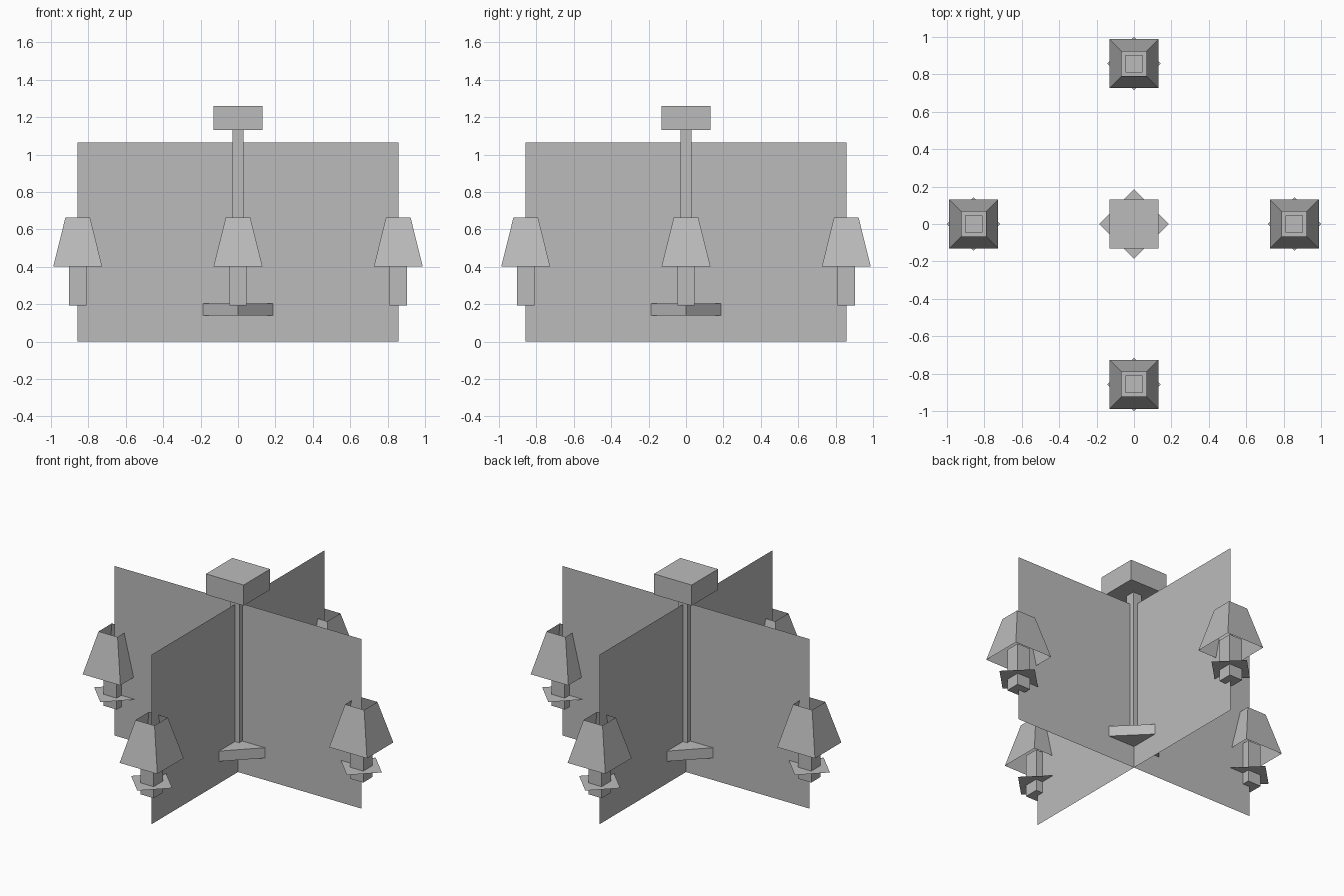
import bpy, bmesh, math
from mathutils import Matrix

old = bpy.data.objects.get("Cube")
if old:
    bpy.data.objects.remove(old, do_unlink=True)

GREY = (0.5, 0.5, 0.5, 1.0)
grey = bpy.data.materials.new("plain grey")
grey.use_nodes = True
grey.diffuse_color = GREY
grey.node_tree.nodes["Principled BSDF"].inputs["Base Color"].default_value = GREY


def prism(name, centre, z0, z1, half0, half1=None, turn=0.0, caps=True):
    """Four-sided prism or frustum, given by the half widths at each end."""
    half1 = half0 if half1 is None else half1
    bm = bmesh.new()
    bmesh.ops.create_cone(bm, cap_ends=caps, segments=4,
                          radius1=half0 * math.sqrt(2), radius2=half1 * math.sqrt(2),
                          depth=z1 - z0,
                          matrix=Matrix.Rotation(math.pi / 4 + turn, 4, "Z"))
    return finish(name, bm, (centre[0], centre[1], (z0 + z1) / 2))


def sheet(name, size, location, turn):
    """Flat rectangle, turned into place by a matrix."""
    bm = bmesh.new()
    bmesh.ops.create_grid(bm, x_segments=1, y_segments=1, size=0.5,
                          matrix=turn @ Matrix.Diagonal((size[0], size[1], 1, 1)))
    return finish(name, bm, location)


def finish(name, bm, location):
    mesh = bpy.data.meshes.new(name)
    bm.to_mesh(mesh)
    bm.free()
    mesh.materials.append(grey)
    obj = bpy.data.objects.new(name, mesh)
    obj.location = location
    bpy.context.collection.objects.link(obj)
    return obj


ARM = 0.857
HEIGHT = 1.065
upright = Matrix.Rotation(math.pi / 2, 4, "X")
quarter = Matrix.Rotation(math.pi / 2, 4, "Z")
diamond = Matrix.Rotation(math.pi / 4, 4, "Z")

# Crossed upright arm panels
sheet("arm_panel_x", (2 * ARM, HEIGHT), (0, 0, HEIGHT / 2), upright)
sheet("arm_panel_y", (2 * ARM, HEIGHT), (0, 0, HEIGHT / 2), quarter @ upright)

# Ceiling mount, stem and turned hub
prism("ceiling_mount", (0, 0), 1.13, 1.26, 0.131)
prism("stem", (0, 0), 0.2, 1.13, 0.03)
prism("hub", (0, 0), 0.138, 0.203, 0.187 / math.sqrt(2), turn=math.pi / 4)

# A lamp at the end of each arm: candle, drip tray and open shade
for side, (dx, dy) in {"left": (1, 0), "right": (-1, 0),
                       "front": (0, -1), "back": (0, 1)}.items():
    c = (dx * ARM, dy * ARM)
    prism(side + "_candle", c, 0.193, 0.46, 0.046)
    tray = 0.143 * math.sqrt(2)
    sheet(side + "_drip_tray", (tray, tray), (c[0], c[1], 0.265), diamond)
    prism(side + "_shade", c, 0.4, 0.662, 0.131, 0.066, caps=False)
